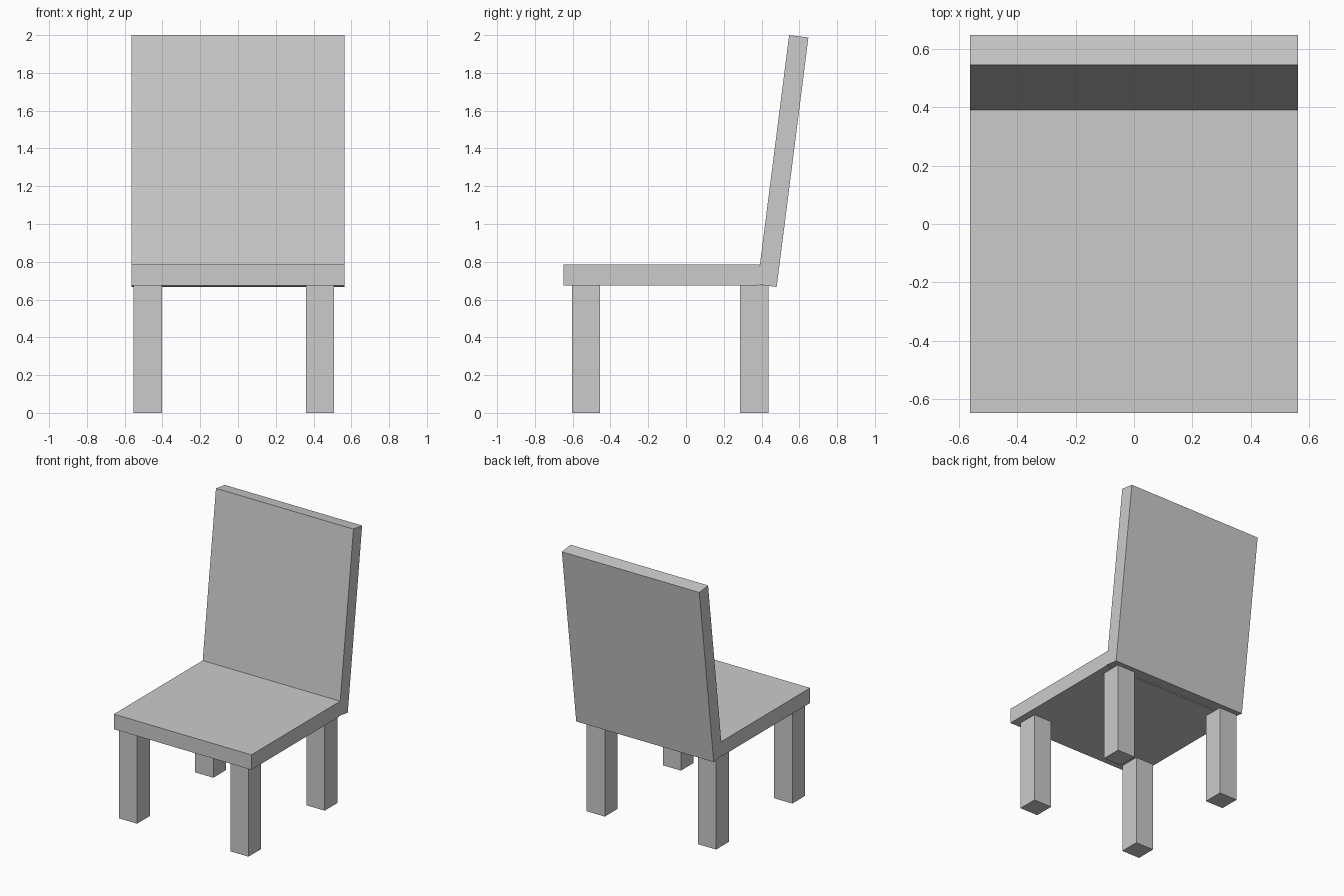
import bpy
import bmesh

cube = bpy.data.objects.get("Cube")
if cube:
    bpy.data.objects.remove(cube, do_unlink=True)

grey = bpy.data.materials.new("light_grey")
grey.use_nodes = True
colour = (0.6, 0.6, 0.6, 1.0)
grey.diffuse_color = colour
grey.node_tree.nodes["Principled BSDF"].inputs["Base Color"].default_value = colour


def extrude_profile(name, profile, x0, x1):
    """Extrude a (y, z) side profile from x0 to x1."""
    bm = bmesh.new()
    face = bm.faces.new([bm.verts.new((x0, y, z)) for y, z in profile])
    result = bmesh.ops.extrude_face_region(bm, geom=[face])
    moved = [v for v in result["geom"] if isinstance(v, bmesh.types.BMVert)]
    bmesh.ops.translate(bm, verts=moved, vec=(x1 - x0, 0, 0))
    bmesh.ops.recalc_face_normals(bm, faces=bm.faces)
    mesh = bpy.data.meshes.new(name)
    bm.to_mesh(mesh)
    bm.free()
    mesh.materials.append(grey)
    obj = bpy.data.objects.new(name, mesh)
    bpy.context.collection.objects.link(obj)
    return obj


def box_profile(y0, y1, z0, z1):
    return [(y0, z0), (y1, z0), (y1, z1), (y0, z1)]


half_width = 0.563

# Seat slab, its rear edge sloped to meet the backrest
seat_bottom, seat_top = 0.674, 0.785
extrude_profile("seat", [(-0.648, seat_bottom), (0.378, seat_bottom),
                         (0.391, seat_top), (-0.648, seat_top)],
                -half_width, half_width)

# Backrest leaning backwards
extrude_profile("backrest", [(0.378, 0.68), (0.48, 0.667),
                             (0.648, 1.987), (0.546, 2.0)],
                -half_width, half_width)

# Four square legs
leg_size = 0.149
for side, x in (("right", -0.552), ("left", 0.36)):
    for end, y in (("front", -0.604), ("rear", 0.287)):
        extrude_profile(f"{end}_{side}_leg",
                        box_profile(y, y + leg_size, 0, seat_bottom),
                        x, x + leg_size)
